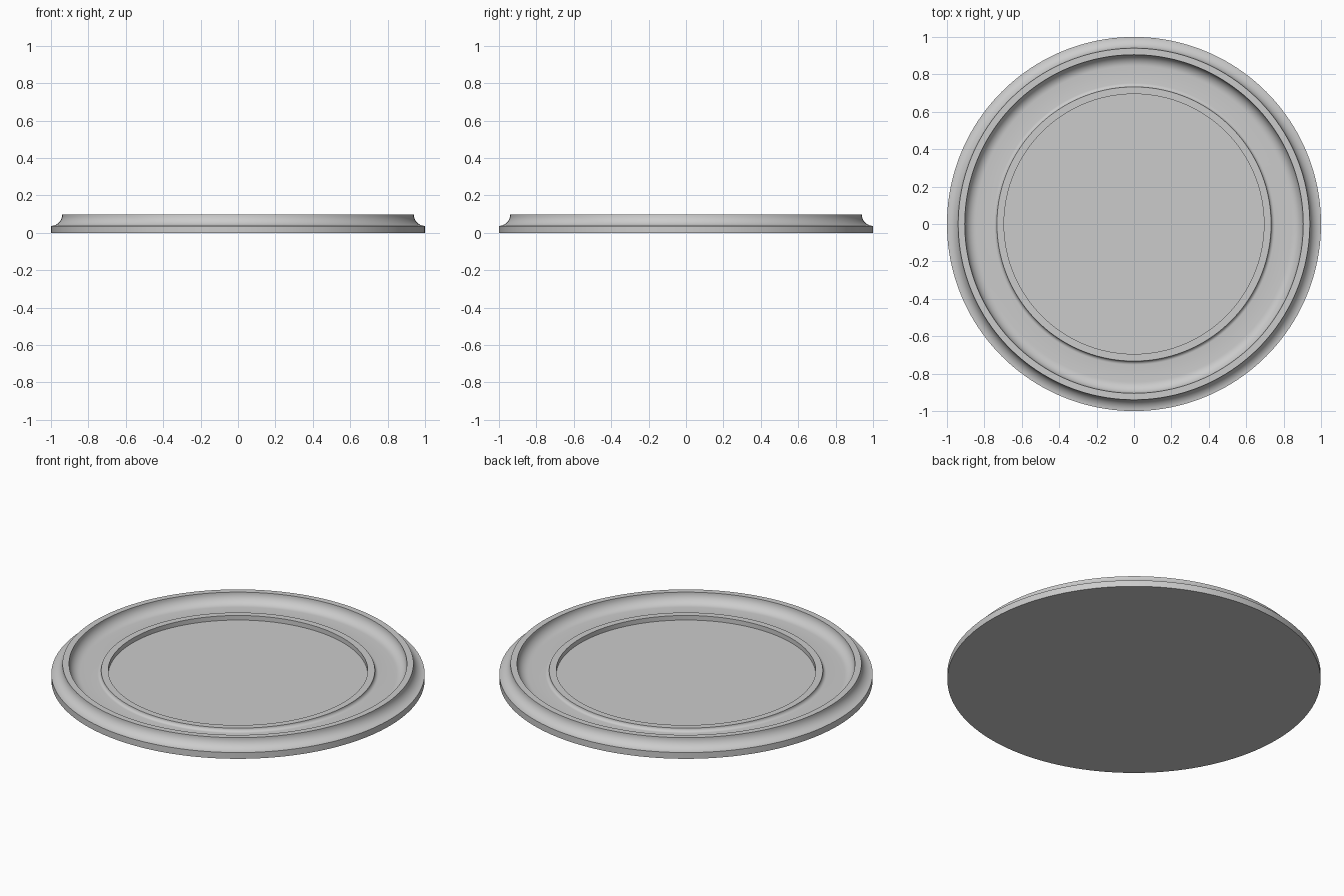
import bpy, bmesh, math

old = bpy.data.objects.get("Cube")
if old:
    bpy.data.objects.remove(old, do_unlink=True)

SEGMENTS = 160


def material(name, rgb):
    mat = bpy.data.materials.new(name)
    mat.use_nodes = True
    mat.diffuse_color = (*rgb, 1)
    mat.node_tree.nodes["Principled BSDF"].inputs["Base Color"].default_value = (*rgb, 1)
    return mat


def cove(cx, cz, radius, start, end, steps=10):
    """Points along a concave quarter arc, angles in degrees."""
    angles = [math.radians(start + (end - start) * i / steps) for i in range(steps + 1)]
    return [(cx + radius * math.cos(a), cz + radius * math.sin(a)) for a in angles]


def lathe(name, profile, mat):
    """Revolve a radius/height profile around the vertical axis."""
    bm = bmesh.new()
    verts = [bm.verts.new((r, 0, z)) for r, z in profile]
    edges = [bm.edges.new(pair) for pair in zip(verts, verts[1:])]
    bmesh.ops.spin(bm, geom=verts + edges, cent=(0, 0, 0), axis=(0, 0, 1),
                   angle=math.tau, steps=SEGMENTS, use_duplicate=False)
    bmesh.ops.remove_doubles(bm, verts=bm.verts, dist=0.0001)
    bmesh.ops.recalc_face_normals(bm, faces=bm.faces)
    mesh = bpy.data.meshes.new(name)
    bm.to_mesh(mesh)
    bm.free()
    mesh.materials.append(mat)
    obj = bpy.data.objects.new(name, mesh)
    bpy.context.collection.objects.link(obj)
    bpy.ops.object.select_all(action="DESELECT")
    obj.select_set(True)
    bpy.context.view_layer.objects.active = obj
    bpy.ops.object.shade_smooth_by_angle(angle=math.radians(30))
    return obj


grey = material("light grey", (0.6, 0.6, 0.6))

TOP, LEDGE, RING, FLOOR = 0.097, 0.037, 0.057, 0.03
BIG, SMALL = TOP - LEDGE, RING - LEDGE

# Underside, outer band, raised rim between coves, trough, inner ring, recess
profile = [(0, 0), (1, 0)]
profile += cove(1.0, TOP, BIG, 270, 180)
profile += cove(0.905 - BIG, TOP, BIG, 0, -90)
profile += cove(0.733 + SMALL, RING, SMALL, 270, 180, 6)
profile += [(0.695, RING), (0.695, FLOOR), (0, FLOOR)]

lathe("round_dish", profile, grey)
